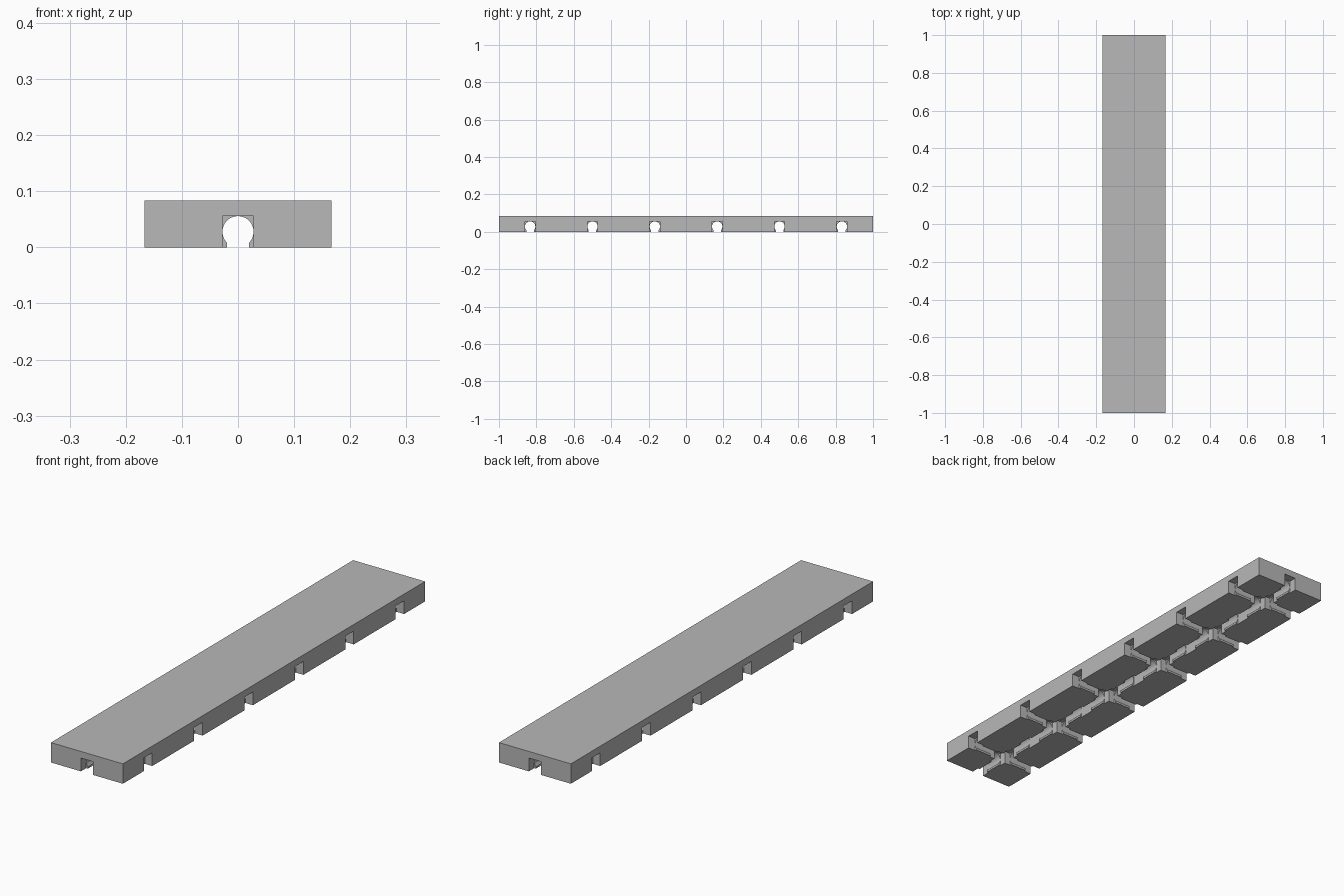
import bpy
import bmesh
import math

# Main measurements
WIDTH, LENGTH, HEIGHT = 1 / 3, 2.0, 1 / 12
HALF = 1 / 36            # half the channel width
DEPTH = 2 * HALF         # channel depth
NECK = 0.02              # half the clip opening
CLIP_NEAR, CLIP_FAR = 0.056, 0.132   # clip span, measured from each crossing
CELL = WIDTH

cube = bpy.data.objects.get("Cube")
if cube:
    bpy.data.objects.remove(cube, do_unlink=True)

grey = bpy.data.materials.new("plain_grey")
grey.use_nodes = True
colour = (0.48, 0.48, 0.48, 1)
grey.diffuse_color = colour
grey.node_tree.nodes["Principled BSDF"].inputs["Base Color"].default_value = colour


def box(name, size, centre):
    bpy.ops.mesh.primitive_cube_add(size=1, location=centre)
    obj = bpy.context.object
    obj.name = name
    obj.scale = size
    bpy.ops.object.transform_apply(location=True, rotation=True, scale=True)
    return obj


def cut(target, cutter):
    cutter.hide_render = True
    mod = target.modifiers.new("channel", 'BOOLEAN')
    mod.operation = 'DIFFERENCE'
    mod.solver = 'EXACT'
    mod.object = cutter
    bpy.context.view_layer.objects.active = target
    bpy.ops.object.modifier_apply(modifier=mod.name)
    bpy.data.objects.remove(cutter, do_unlink=True)


# Slab with one long channel and a cross channel in each cell
slab = box("slab", (WIDTH, LENGTH, HEIGHT), (0, 0, HEIGHT / 2))
slab.data.materials.append(grey)
crossings = [(i - 2.5) * CELL for i in range(6)]
cut(slab, box("long_cutter", (2 * HALF, LENGTH + 1, 2 * DEPTH), (0, 0, 0)))
for y in crossings:
    cut(slab, box("cross_cutter", (1, 2 * HALF, 2 * DEPTH), (0, y, 0)))

# Half of the keyhole-shaped clip: straight neck, then an arc up to the roof
start = -math.acos(NECK / HALF)
arc = [start + (math.pi / 2 - start) * i / 14 for i in range(15)]
profile = [(HALF, 0), (NECK, 0)]
profile += [(HALF * math.cos(a), HALF + HALF * math.sin(a)) for a in arc]
profile.append((HALF, DEPTH))


def add_clip_half(bm, y, turn, side):
    """Extrude the half profile along one arm of a crossing."""
    c, s = round(math.cos(turn)), round(math.sin(turn))

    def place(across, along, z):
        return (c * across - s * along, y + s * across + c * along, z)

    near, far = [[bm.verts.new(place(side * p, d, z)) for p, z in profile]
                 for d in (CLIP_NEAR, CLIP_FAR)]
    bm.faces.new(near)
    bm.faces.new(far[::-1])
    n = len(profile)
    for i in range(n):
        j = (i + 1) % n
        bm.faces.new((near[i], far[i], far[j], near[j]))


# Four clips around every crossing
bm = bmesh.new()
for y in crossings:
    for quarter in range(4):
        for side in (-1, 1):
            add_clip_half(bm, y, quarter * math.pi / 2, side)
bmesh.ops.recalc_face_normals(bm, faces=bm.faces)
mesh = bpy.data.meshes.new("cable_clips")
bm.to_mesh(mesh)
bm.free()
mesh.materials.append(grey)
clips = bpy.data.objects.new("cable_clips", mesh)
bpy.context.collection.objects.link(clips)
